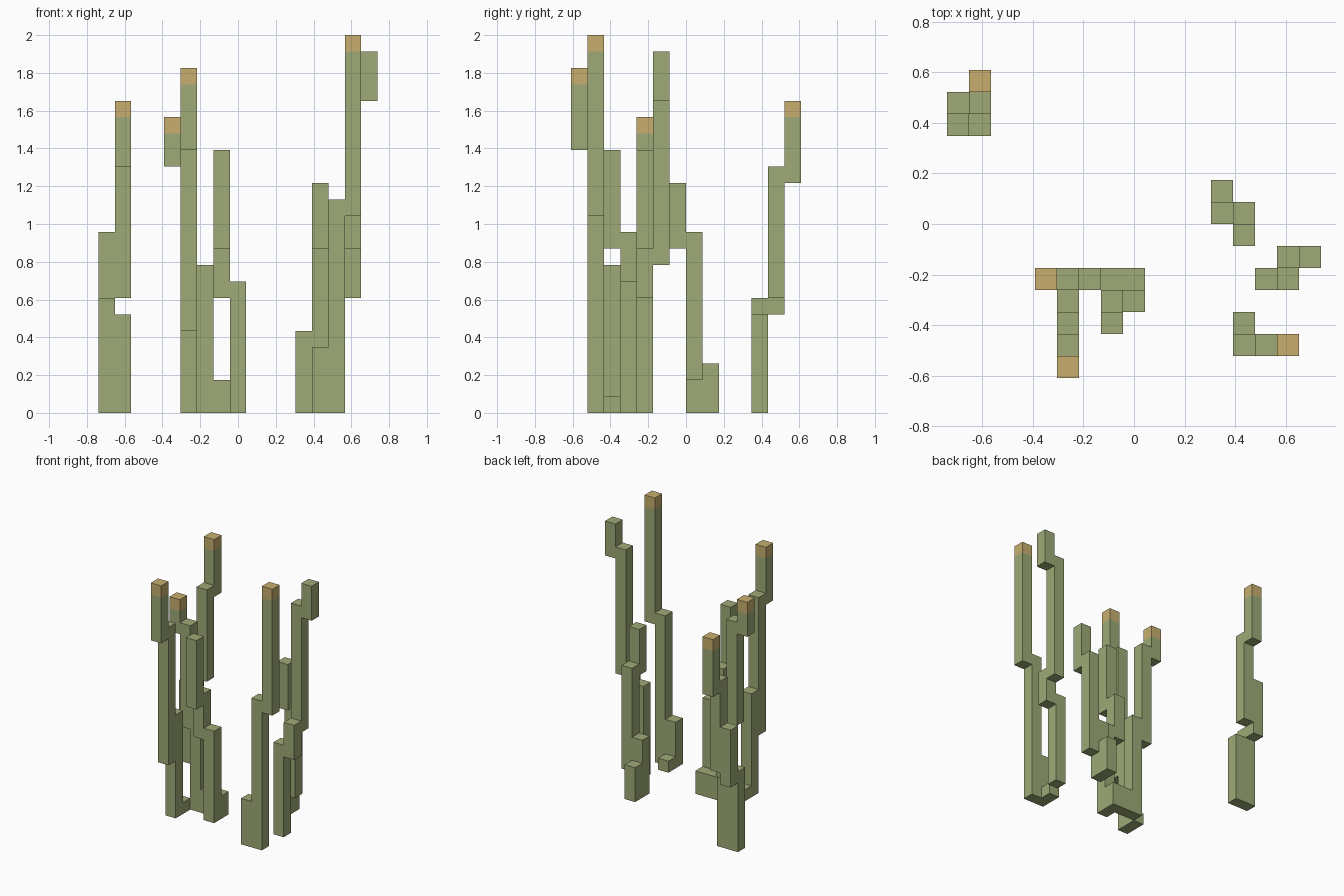
import bpy, bmesh
from mathutils import Vector

cube = bpy.data.objects.get("Cube")
if cube:
    bpy.data.objects.remove(cube, do_unlink=True)

U = 2 / 23                                   # side of one grid cell
ORIGIN = Vector((-8.5, -7, 0))               # grid corner, in cells


def make_material(name, rgb):
    mat = bpy.data.materials.new(name)
    mat.use_nodes = True
    mat.diffuse_color = (*rgb, 1)
    mat.node_tree.nodes["Principled BSDF"].inputs["Base Color"].default_value = (*rgb, 1)
    return mat


GREEN = make_material("stalk_green", (0.342, 0.402, 0.181))
TAN = make_material("tip_tan", (0.578, 0.429, 0.162))


def cell_face(bm, cell, axis, side):
    """Add the square face of a cell that looks along axis on the given side."""
    a, b = (axis + 1) % 3, (axis + 2) % 3
    corners = []
    for da, db in ((0, 0), (1, 0), (1, 1), (0, 1)):
        p = Vector(cell)
        p[axis] += side
        p[a] += da
        p[b] += db
        corners.append(bm.verts.new((p + ORIGIN) * U))
    return bm.faces.new(corners if side else corners[::-1])


def stalk(name, columns, tip=None):
    """Closed shell around square columns (x, y, bottom, top); the tip column ends in tan."""
    cells = {(x, y, z) for x, y, low, high in columns for z in range(low, high)}
    tip_cell = max((c for c in cells if c[:2] == tip), key=lambda c: c[2], default=None)
    bm = bmesh.new()
    for cell in sorted(cells):
        for axis in range(3):
            for side in (0, 1):
                near = list(cell)
                near[axis] += 2 * side - 1
                if tuple(near) not in cells:
                    face = cell_face(bm, cell, axis, side)
                    face.material_index = int(cell == tip_cell)
    bmesh.ops.remove_doubles(bm, verts=bm.verts, dist=U / 100)
    bmesh.ops.dissolve_limit(bm, angle_limit=0.01, verts=bm.verts, edges=bm.edges,
                             delimit={'MATERIAL'})
    mesh = bpy.data.meshes.new(name)
    bm.to_mesh(mesh)
    bm.free()
    mesh.materials.append(GREEN)
    mesh.materials.append(TAN)
    bpy.context.collection.objects.link(bpy.data.objects.new(name, mesh))


# Lone stalk at the back
stalk("back_stalk", [(0, 11, 0, 7), (1, 11, 0, 6), (0, 12, 6, 11),
                     (1, 12, 7, 15), (1, 13, 14, 19)], tip=(1, 13))

# Short stalk without a tan tip
stalk("short_stalk", [(12, 8, 0, 3), (12, 7, 0, 5), (13, 7, 2, 11), (13, 6, 10, 14)])

# Tall side stalk without a tan tip
stalk("side_stalk", [(14, 4, 0, 8), (15, 4, 7, 10), (15, 5, 9, 20), (16, 5, 19, 22)])

# Tallest stalk at the front
stalk("tallest_stalk", [(13, 2, 0, 1), (13, 1, 0, 4), (14, 1, 0, 13),
                        (15, 1, 12, 23)], tip=(15, 1))

# Straight stalk leaning to the front
stalk("leaning_stalk", [(5, 3, 0, 1), (5, 2, 0, 9), (5, 1, 5, 17),
                        (5, 0, 16, 21)], tip=(5, 0))

# Forked stalk: low base, one arm to each side
stalk("forked_stalk", [(7, 4, 0, 2), (8, 4, 0, 2),
                       (6, 4, 0, 9), (5, 4, 7, 16), (4, 4, 15, 18),
                       (8, 3, 0, 8), (7, 3, 7, 11), (7, 2, 10, 16)], tip=(4, 4))
